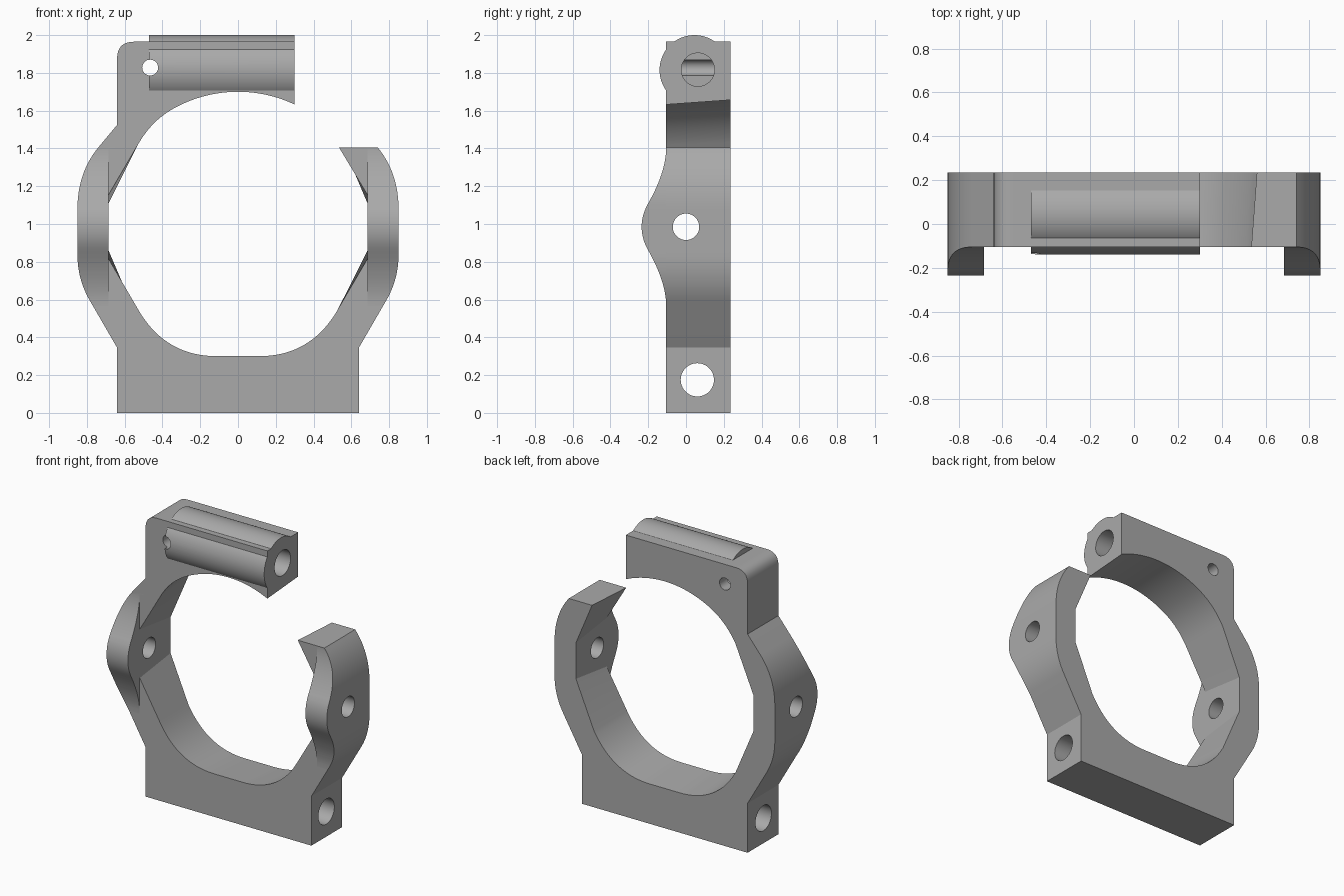
import bpy, bmesh, math
from mathutils import Vector

cube = bpy.data.objects.get("Cube")
if cube:
    bpy.data.objects.remove(cube, do_unlink=True)

FRONT, BACK, FLAT, MID = -0.105, 0.235, 0.685, 0.985

grey = bpy.data.materials.new("plain grey")
grey.use_nodes = True
colour = (0.4, 0.4, 0.4, 1)
grey.diffuse_color = colour
grey.node_tree.nodes["Principled BSDF"].inputs["Base Color"].default_value = colour


def bend(a, c, b, n=14):
    """Rounded corner from a to b around control point c."""
    a, b, c = Vector(a), Vector(b), Vector(c)
    return [tuple(a * (1 - t) ** 2 + c * 2 * t * (1 - t) + b * t * t)
            for t in (i / n for i in range(n + 1))]


def arc(cx, cy, r, start, end, n):
    angles = [math.radians(start + (end - start) * i / n) for i in range(n + 1)]
    return [(cx + r * math.cos(a), cy + r * math.sin(a)) for a in angles]


def circle(cx, cy, r, n=48):
    return arc(cx, cy, r, 0, 360, n)[:-1]


def mirror(points):
    return [(-x, z) for x, z in reversed(points)]


def value_at(points, z):
    """First coordinate of a falling outline at height z."""
    for (p0, z0), (p1, z1) in zip(points, points[1:]):
        if z0 >= z >= z1 and z0 > z1:
            return p0 + (p1 - p0) * (z0 - z) / (z0 - z1)
    return points[-1][0]


def loft(name, loops):
    """Closed solid through matching loops of 3D points."""
    bm = bmesh.new()
    rings = [[bm.verts.new(p) for p in loop] for loop in loops]
    bm.faces.new(reversed(rings[0]))
    bm.faces.new(rings[-1])
    for a, b in zip(rings, rings[1:]):
        for i in range(len(a)):
            j = (i + 1) % len(a)
            bm.faces.new((a[i], a[j], b[j], b[i]))
    if bm.calc_volume(signed=True) < 0:
        bmesh.ops.reverse_faces(bm, faces=bm.faces[:])
    bm.normal_update()
    mesh = bpy.data.meshes.new(name)
    bm.to_mesh(mesh)
    bm.free()
    mesh.materials.append(grey)
    obj = bpy.data.objects.new(name, mesh)
    bpy.context.scene.collection.objects.link(obj)
    return obj


def along_x(name, points, x0, x1):
    return loft(name, [[(x, y, z) for y, z in points] for x in (x0, x1)])


def cut(target, tool):
    bpy.context.view_layer.objects.active = target
    mod = target.modifiers.new("bore", "BOOLEAN")
    mod.operation, mod.solver, mod.object = "DIFFERENCE", "EXACT", tool
    bpy.context.view_layer.update()
    bpy.ops.object.modifier_apply(modifier=mod.name)
    bpy.data.objects.remove(tool, do_unlink=True)


# Outline of the clamp outside, from the open tip round to the hinge end
lower_right = bend((0.85, 0.84), (0.85, 0.708), (0.787, 0.599)) + [(0.64, 0.345), (0.64, 0)]
upper_right = bend((0.74, 1.405), (0.85, 1.27), (0.85, 1.08))
right_side = upper_right + lower_right
outer = (right_side + mirror(right_side) + [(-0.64, 1.525)]
         + bend((-0.64, 1.875), (-0.64, 1.965), (-0.55, 1.965), 10) + [(0.3, 1.965)])


def inner(y):
    """Opening outline, widening slightly towards the back."""
    d = (y - FRONT) * 0.065
    r = 0.7 + d
    s = r / 0.7

    def grow(points):
        return [(x * s, 1 + (z - 1) * s) for x, z in points]

    end_angle = math.degrees(math.acos(0.3 / r))
    top = arc(0, 1, r, end_angle, 120, 28)
    shoulder = grow(bend((-0.53, 1.42), (-0.461, 1.542), (-0.35, 1.606), 8))[::-1][1:]
    flat = [(-FLAT, 1.155 - 2 * d), (-FLAT, 0.815 + 2 * d)]
    bottom = grow(bend((-0.53, 0.55), (-0.388, 0.3), (-0.11, 0.3), 18))
    tip = [(0.535 + 1.15 * d, 1.405)]
    return top + shoulder + flat + bottom + mirror(bottom) + mirror(flat) + tip


# Clamp body
body = loft("clamp_body", [[(x, y, z) for x, z in outer + inner(y)] for y in (FRONT, BACK)])

# Ears: rounded bulges that sweep back to the flat front
half = (bend((FRONT, MID + 0.42), (FRONT, MID + 0.29), (-0.204, MID + 0.1175))
        + arc(0, MID, 0.235, 150, 180, 8)[1:])
bulge = half + [(y, 2 * MID - z) for y, z in reversed(half[:-1])]
low, high = bulge[-1][1], bulge[0][1]
heights = sorted({round(z, 4) for _, z in bulge + right_side if low <= z <= high})
for name, side in (("left_ear", 1), ("right_ear", -1)):
    sections = []
    for z in heights:
        y, x = value_at(bulge, z), value_at(right_side, z)
        root = FRONT + 0.01
        sections.append([(side * px, py, z) for px, py in
                         ((FLAT, y), (x, y), (x, root), (FLAT, root))])
    loft(name, sections)

# Round hinge barrel showing at the top and front, hollow behind
barrel = along_x("hinge_barrel",
                 arc(0.045, 1.815, 0.185, 52, 217, 48) + arc(0.045, 1.815, 0.12, 217, 52, 48),
                 -0.47, 0.3)

# Bores: ears, base and blind hinge hole
for name, y, z, r, x0, x1 in (("ear_bore", 0, MID, 0.07, -1.2, 1.2),
                              ("base_bore", 0.06, 0.175, 0.088, -1.2, 1.2),
                              ("hinge_bore", 0.063, 1.817, 0.088, -0.47, 0.5)):
    cut(body, along_x(name, circle(y, z, r), x0, x1))

# Small pin hole from front to back
for part in (body, barrel):
    cut(part, loft("pin_bore", [[(x, y, z) for x, z in circle(-0.465, 1.828, 0.042, 32)]
                                for y in (-0.5, 0.5)]))

# Smooth the curves and keep the edges crisp
bpy.ops.object.select_all(action="DESELECT")
for obj in bpy.context.scene.objects:
    if obj.type == "MESH":
        obj.select_set(True)
bpy.context.view_layer.objects.active = body
bpy.ops.object.shade_smooth_by_angle(angle=math.radians(20))
